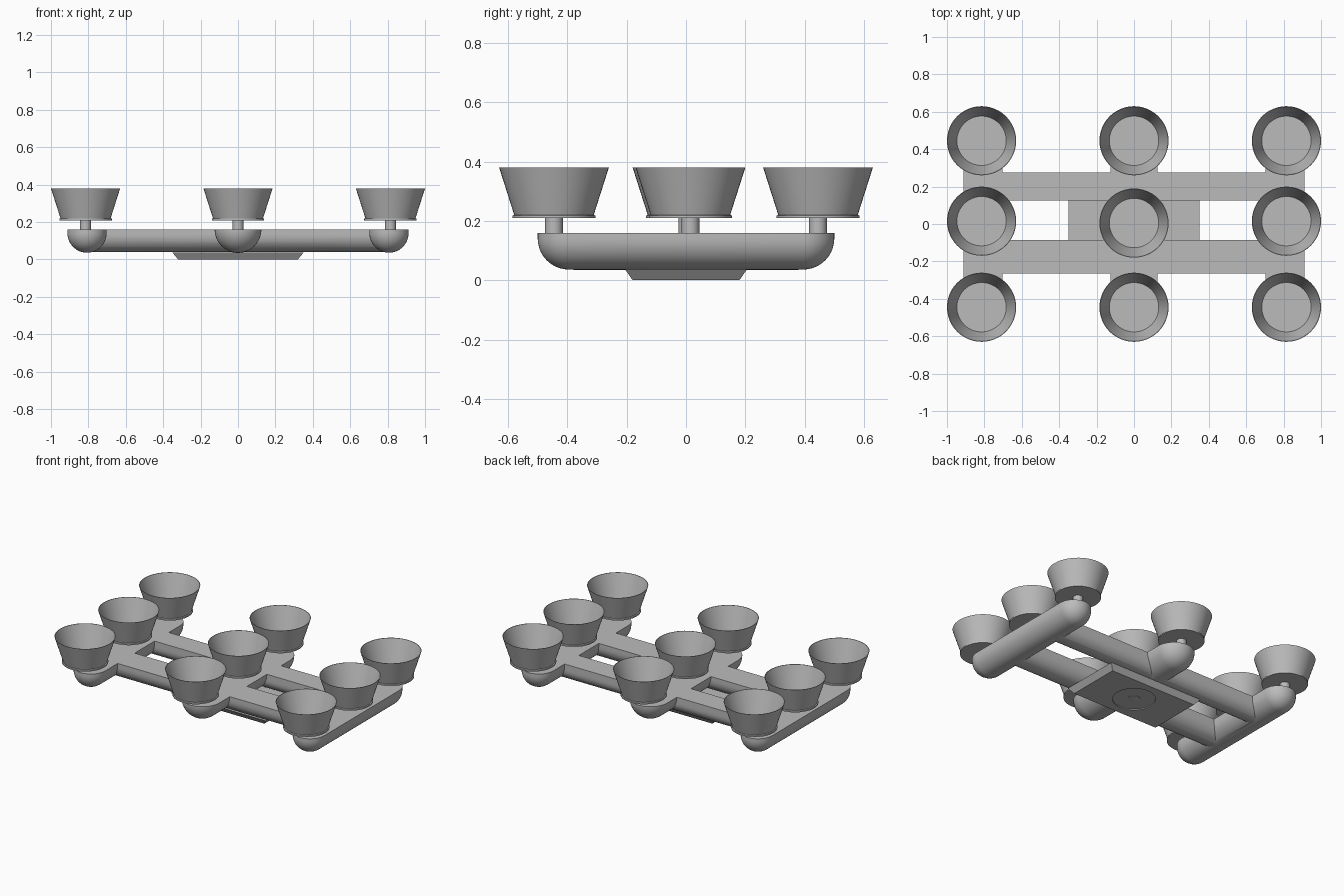
import bpy, bmesh, math
from mathutils import Matrix

if "Cube" in bpy.data.objects:
    bpy.data.objects.remove(bpy.data.objects["Cube"])

grey = bpy.data.materials.new("plain grey")
grey.diffuse_color = (0.5, 0.5, 0.5, 1)
grey.use_nodes = True
grey.node_tree.nodes["Principled BSDF"].inputs["Base Color"].default_value = grey.diffuse_color
TOP = 0.16


def finish(bm, name, angle=35):
    bmesh.ops.remove_doubles(bm, verts=bm.verts, dist=1e-5)
    bmesh.ops.recalc_face_normals(bm, faces=bm.faces)
    me = bpy.data.meshes.new(name)
    bm.to_mesh(me)
    bm.free()
    me.materials.append(grey)
    ob = bpy.data.objects.new(name, me)
    bpy.context.collection.objects.link(ob)
    smooth(ob, angle)
    return ob


def smooth(ob, angle=35):
    bpy.ops.object.select_all(action='DESELECT')
    ob.select_set(True)
    bpy.context.view_layer.objects.active = ob
    bpy.ops.object.shade_smooth_by_angle(angle=math.radians(angle))


def trough(name, half, r, bottom, rounded, matrix):
    """Flat-topped beam along x with a round belly, ends round or square."""
    zc = bottom + r
    steps = 10
    if rounded:
        caps = [(half - r + r * math.sin(t), math.cos(t))
                for t in (math.pi / 2 * i / steps for i in range(steps + 1))]
    else:
        caps = [(half, 1.0)]
    stations = [(-x, s) for x, s in reversed(caps)] + caps
    bm = bmesh.new()
    rings = []
    for x, s in stations:
        pts = [(s * r, TOP)]
        pts += [(s * r * math.cos(a), zc - s * r * math.sin(a))
                for a in (math.pi * i / 24 for i in range(25))]
        pts += [(-s * r, TOP)]
        rings.append([bm.verts.new((x, y, z)) for y, z in pts])
    n = len(rings[0])
    for a, b in zip(rings, rings[1:]):
        for i in range(n):
            j = (i + 1) % n
            bm.faces.new((a[i], a[j], b[j], b[i]))
    if not rounded:
        bm.faces.new(rings[0])
        bm.faces.new(rings[-1])
    bm.transform(matrix)
    return finish(bm, name)


def lathe(name, profile, x, y, seg=48):
    """Spin an (r, z) profile that starts and ends on the axis."""
    bm = bmesh.new()
    vs = [bm.verts.new((r, 0, z)) for r, z in profile]
    es = [bm.edges.new(p) for p in zip(vs, vs[1:])]
    bmesh.ops.spin(bm, geom=vs + es, cent=(0, 0, 0), axis=(0, 0, 1),
                   angle=2 * math.pi, steps=seg)
    bm.transform(Matrix.Translation((x, y, 0)))
    return finish(bm, name)


def boolean(ob, other, op):
    m = ob.modifiers.new(op, 'BOOLEAN')
    m.operation, m.object, m.solver = op, other, 'EXACT'
    bpy.context.view_layer.objects.active = ob
    bpy.ops.object.modifier_apply(modifier=m.name)
    bpy.data.objects.remove(other)


# Frame: three cross arms and two long bars joined into one body
turn = Matrix.Rotation(math.pi / 2, 4, 'Z')
frame = trough("frame", 0.5, 0.125, 0.035, True, turn)
for x in (-0.807, 0.807):
    arm = trough("side_arm", 0.5, 0.105, 0.036, True, Matrix.Translation((x, 0, 0)) @ turn)
    boolean(frame, arm, 'UNION')
for y, r in ((0.2, 0.075), (-0.175, 0.09)):
    bar = trough("long_bar", 0.81, r, 0.04, False, Matrix.Translation((0, y, 0)))
    boolean(frame, bar, 'UNION')
smooth(frame)

# Base plate with bevelled sides
bm = bmesh.new()
rings = []
for hx, hy, z in ((0.32, 0.18, 0.0), (0.35, 0.205, 0.036)):
    rings.append([bm.verts.new((sx * hx, sy * hy, z))
                  for sx, sy in ((-1, -1), (1, -1), (1, 1), (-1, 1))])
for i in range(4):
    j = (i + 1) % 4
    bm.faces.new((rings[0][i], rings[0][j], rings[1][j], rings[1][i]))
bm.faces.new(rings[0])
bm.faces.new(rings[1])
plate = finish(bm, "base_plate", 20)

# Shallow round recess and central screw under the plate
boolean(plate, lathe("recess_cutter", [(0, -0.02), (0.13, -0.02), (0.13, 0.006), (0, 0.006)], 0, 0), 'DIFFERENCE')
smooth(plate, 20)
lathe("base_screw", [(0, 0.002), (0.02, 0.002), (0.035, 0.004), (0.035, 0.01), (0, 0.01)], 0, 0, 24)

# Nine cups on stems
cup = [(0, 0.209), (0.14, 0.209), (0.14, 0.218), (0.134, 0.22), (0.185, 0.38),
       (0.182, 0.38), (0.132, 0.222), (0, 0.222)]
stem = [(0, 0.15), (0.03, 0.15), (0.03, 0.212), (0, 0.212)]
for x in (-0.815, 0, 0.815):
    for y in (-0.445, 0.005 if x == 0 else 0.015, 0.445):
        lathe("cup", cup, x, y)
        lathe("stem", stem, x, y, 24)
